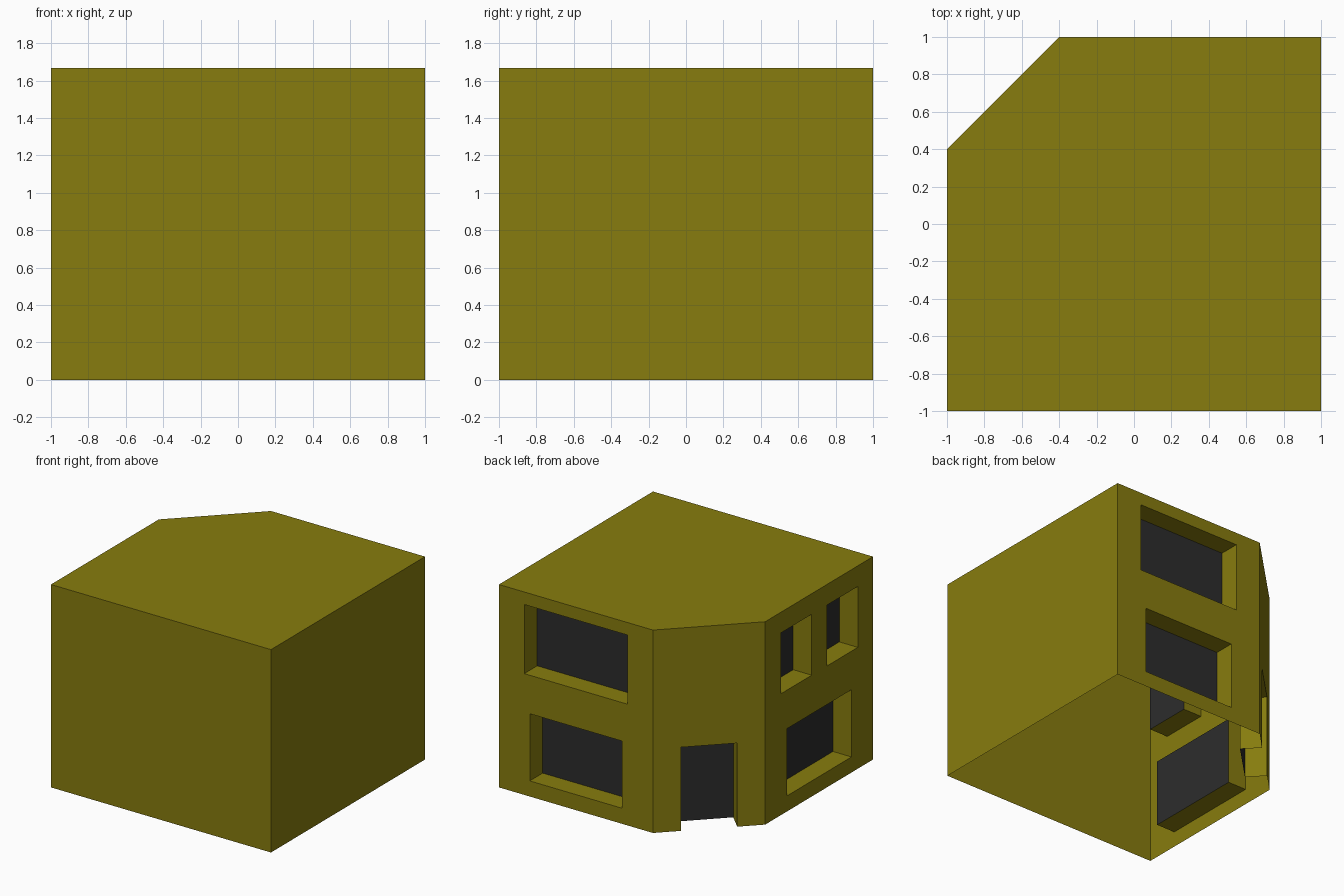
import bpy, bmesh
from mathutils import Vector

if "Cube" in bpy.data.objects:
    bpy.data.objects.remove(bpy.data.objects["Cube"])

H = 1.667       # building height
DEPTH = 0.168   # recess depth of windows and door


def material(name, rgb):
    m = bpy.data.materials.new(name)
    m.diffuse_color = (*rgb, 1.0)
    m.use_nodes = True
    m.node_tree.nodes["Principled BSDF"].inputs["Base Color"].default_value = m.diffuse_color
    return m


olive = material("olive wall", (0.242, 0.202, 0.0044))
dark = material("dark glass", (0.0252, 0.0252, 0.0252))


def make_object(name, bm, mat):
    mesh = bpy.data.meshes.new(name)
    bm.to_mesh(mesh)
    bm.free()
    mesh.materials.append(mat)
    ob = bpy.data.objects.new(name, mesh)
    bpy.context.collection.objects.link(ob)
    return ob


def rect(u0, u1, z0, z1):
    return [(u0, z0), (u1, z0), (u1, z1), (u0, z1)]


def add_pane(name, points):
    bm = bmesh.new()
    bm.faces.new([bm.verts.new(p) for p in points])
    make_object(name, bm, dark)


# Footprint with one cut corner, counter-clockwise
plan = [Vector(p) for p in [(-1, -1), (1, -1), (1, 1), (-0.4, 1), (-1, 0.4)]]

# Openings per wall: name, distance from the wall's first corner, heights
openings = {
    2: [("back_upper_window", 0.23, 1.17, 0.996, 1.564),
        ("back_lower_window", 0.28, 1.12, 0.128, 0.68)],
    3: [("door", 0.212, 0.637, 0.0, 0.687)],
    4: [("side_upper_window_a", 0.207, 0.604, 0.997, 1.497),
        ("side_upper_window_b", 0.805, 1.202, 0.997, 1.497),
        ("side_lower_window", 0.28, 1.12, 0.128, 0.68)],
}

shell = bmesh.new()
for i, a in enumerate(plan):
    b = plan[(i + 1) % len(plan)]
    along = (b - a).normalized()
    inward = Vector((-along.y, along.x))
    length = (b - a).length

    def place(u, z, d=0.0):
        p = a + along * u + inward * d
        return Vector((p.x, p.y, z))

    outline = rect(0, length, 0, H)
    loops = [outline]
    for name, u0, u1, z0, z1 in openings.get(i, []):
        hole = rect(u0, u1, z0, z1)
        if z0 == 0:   # door is a notch in the wall's lower edge
            outline[1:1] = [hole[0], hole[3], hole[2], hole[1]]
        else:
            loops.append(hole)
        # Reveals around the opening; the door has no floor
        for k in range(4):
            if z0 == 0 and k == 0:
                continue
            p, q = hole[k], hole[(k + 1) % 4]
            shell.faces.new([shell.verts.new(c) for c in (
                place(*p), place(*q), place(*q, DEPTH), place(*p, DEPTH))])
        add_pane(name, [place(*p, DEPTH) for p in hole])

    # Wall face with holes
    edges = []
    for loop in loops:
        vs = [shell.verts.new(place(*p)) for p in loop]
        edges += [shell.edges.new((vs[k], vs[(k + 1) % len(vs)]))
                  for k in range(len(vs))]
    shell.normal_update()
    bmesh.ops.triangle_fill(shell, edges=edges, use_beauty=True,
                            normal=(-inward.x, -inward.y, 0))

# Flat roof; the underside stays open
shell.faces.new([shell.verts.new((p.x, p.y, H)) for p in plan])
bmesh.ops.remove_doubles(shell, verts=shell.verts, dist=1e-4)
bmesh.ops.recalc_face_normals(shell, faces=shell.faces)
make_object("building_shell", shell, olive)
